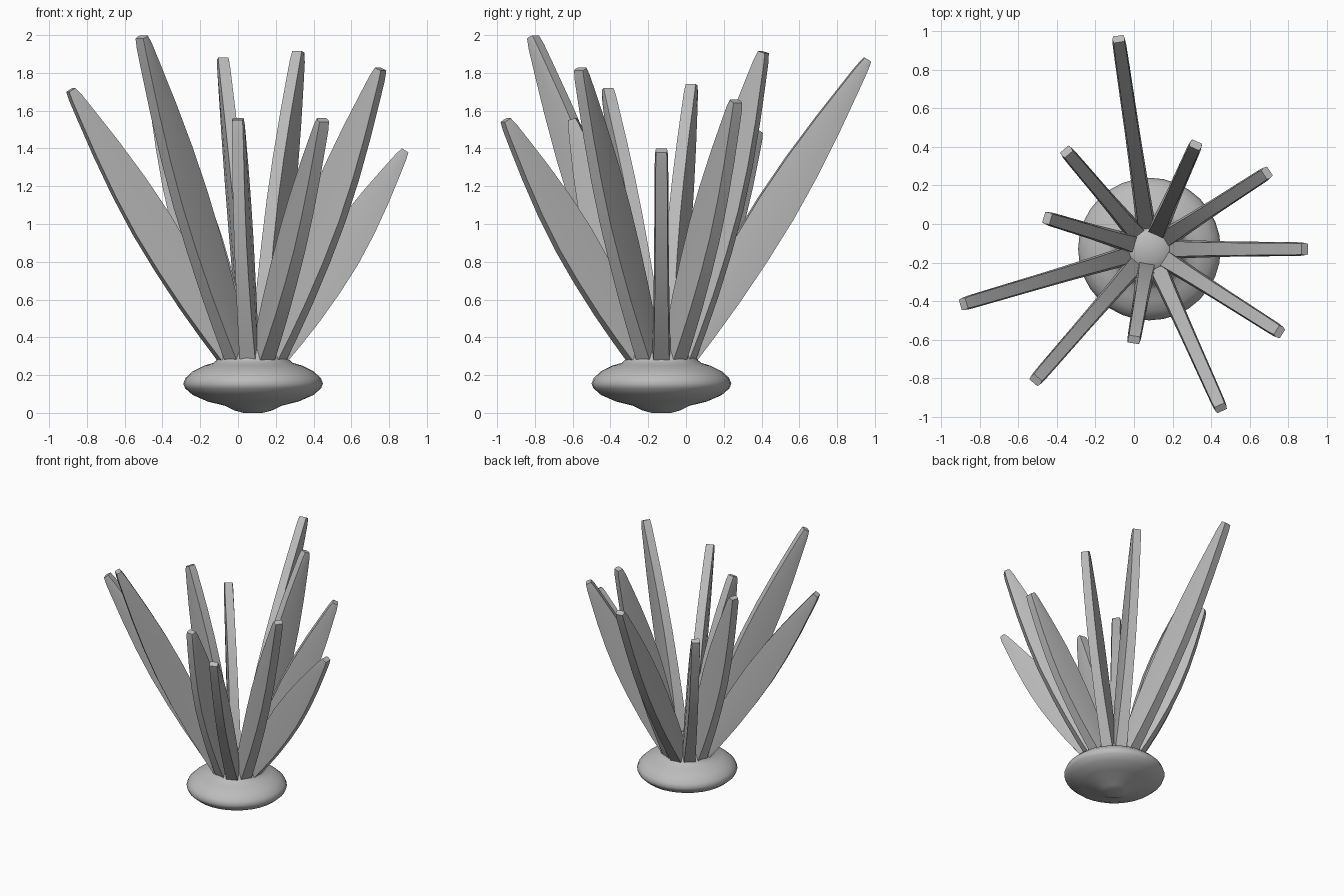
import bpy, bmesh, math
from mathutils import Vector

cube = bpy.data.objects.get("Cube")
if cube:
    bpy.data.objects.remove(cube)

grey = bpy.data.materials.new("plain_grey")
grey.use_nodes = True
grey.diffuse_color = (0.5, 0.5, 0.5, 1)
grey.node_tree.nodes["Principled BSDF"].inputs["Base Color"].default_value = (0.5, 0.5, 0.5, 1)

CENTRE = Vector((0.08, -0.13, 0))


def finish(name, bm, angle):
    bmesh.ops.recalc_face_normals(bm, faces=bm.faces)
    mesh = bpy.data.meshes.new(name)
    bm.to_mesh(mesh)
    bm.free()
    mesh.materials.append(grey)
    ob = bpy.data.objects.new(name, mesh)
    bpy.context.collection.objects.link(ob)
    bpy.ops.object.select_all(action="DESELECT")
    ob.select_set(True)
    bpy.context.view_layer.objects.active = ob
    bpy.ops.object.shade_smooth_by_angle(angle=math.radians(angle))
    return ob


def loft(bm, rings):
    """Skin a list of vertex rings and cap both ends."""
    for a, b in zip(rings, rings[1:]):
        n = len(a)
        for i in range(n):
            j = (i + 1) % n
            bm.faces.new((a[i], a[j], b[j], b[i]))
    bm.faces.new(rings[0])
    bm.faces.new(rings[-1])


# Flattened bulb with a small foot and a neck that the leaves grow from
PROFILE = [(0.05, 0.0), (0.10, 0.013), (0.15, 0.038), (0.24, 0.06), (0.32, 0.095),
           (0.36, 0.13), (0.37, 0.155), (0.358, 0.185), (0.32, 0.22), (0.26, 0.25),
           (0.21, 0.265), (0.187, 0.285), (0.18, 0.31), (0.15, 0.37), (0.07, 0.42)]
bm = bmesh.new()
SIDES = 32
rings = []
for r, z in PROFILE:
    rings.append([bm.verts.new(CENTRE + Vector((r * math.cos(k * math.tau / SIDES),
                                                r * math.sin(k * math.tau / SIDES), z)))
                  for k in range(SIDES)])
loft(bm, rings)
finish("bulb_base", bm, 60)


# Leaves: lens-shaped blades standing on edge, each in its own radial plane
# Stations along the blade: fraction of length, half width, half thickness
STATIONS = [(0, 0.06, 0.05), (0.1, 0.078, 0.047), (0.22, 0.095, 0.044), (0.36, 0.106, 0.041),
            (0.5, 0.108, 0.039), (0.64, 0.096, 0.038), (0.78, 0.073, 0.037),
            (0.9, 0.047, 0.036), (0.97, 0.031, 0.035), (1, 0.02, 0.032)]


def leaf(name, tip):
    tip = Vector(tip)
    radial = tip - CENTRE
    radial.z = 0
    radial.normalize()
    root = CENTRE + radial * 0.12 + Vector((0, 0, 0.29))
    along = (tip - root).normalized()
    side = Vector((0, 0, 1)).cross(radial)
    across = side.cross(along)
    bm = bmesh.new()
    rings = []
    for t, w, h in STATIONS:
        mid = root.lerp(tip, t)
        # slightly crowned faces between the two flat edges
        section = [(-w, -h * 0.85), (0, -h), (w, -h * 0.85),
                   (w, h * 0.85), (0, h), (-w, h * 0.85)]
        rings.append([bm.verts.new(mid + across * u + side * v) for u, v in section])
    loft(bm, rings)
    finish(name, bm, 35)


TIPS = [(-0.08, 0.96, 1.87), (0.32, 0.41, 1.91), (0.69, 0.265, 1.65), (0.885, -0.13, 1.39),
        (0.755, -0.56, 1.82), (0.45, -0.955, 1.55), (0.0, -0.60, 1.555), (-0.51, -0.81, 1.99),
        (-0.885, -0.415, 1.71), (-0.45, 0.03, 1.735), (-0.35, 0.375, 1.49)]
for i, tip in enumerate(TIPS):
    leaf(f"leaf_{i + 1}", tip)
